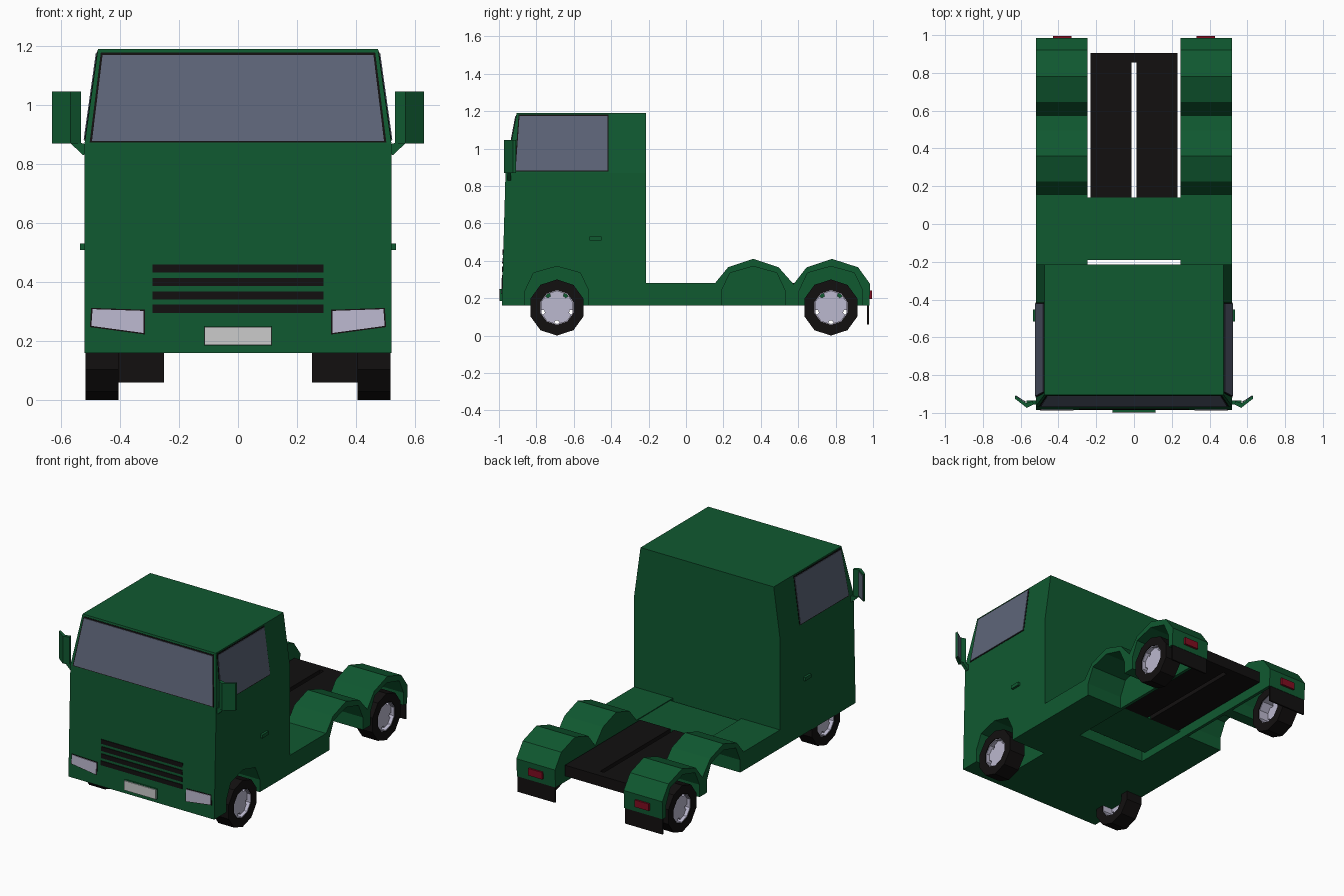
import bpy, bmesh, math
from mathutils import Vector

if "Cube" in bpy.data.objects:
    bpy.data.objects.remove(bpy.data.objects["Cube"])


def material(name, rgb):
    m = bpy.data.materials.new(name)
    m.diffuse_color = (*rgb, 1)
    m.use_nodes = True
    m.node_tree.nodes["Principled BSDF"].inputs["Base Color"].default_value = m.diffuse_color
    return m


GREEN = material("green_paint", (0.005, 0.10, 0.03))
BLACK = material("black_rubber", (0.006, 0.005, 0.005))
GLASS = material("grey_glass", (0.11, 0.13, 0.19))
SILVER = material("silver", (0.50, 0.48, 0.62))
WHITE = material("white_plate", (0.75, 0.75, 0.75))
RED = material("red_lamp", (0.22, 0.004, 0.015))


def finish(name, bm, mat, mirror=False):
    if mirror:
        dup = bmesh.ops.duplicate(bm, geom=bm.verts[:] + bm.edges[:] + bm.faces[:])
        for v in dup["geom"]:
            if isinstance(v, bmesh.types.BMVert):
                v.co.x = -v.co.x
    bmesh.ops.recalc_face_normals(bm, faces=bm.faces[:])
    me = bpy.data.meshes.new(name)
    bm.to_mesh(me)
    bm.free()
    me.materials.append(mat)
    ob = bpy.data.objects.new(name, me)
    bpy.context.collection.objects.link(ob)
    return ob


def prism(name, pts, offset, mat, mirror=False):
    """Planar outline swept along an offset vector."""
    bm = bmesh.new()
    a = [bm.verts.new(p) for p in pts]
    b = [bm.verts.new(Vector(p) + Vector(offset)) for p in pts]
    bm.faces.new(a)
    bm.faces.new(b[::-1])
    for i in range(len(a)):
        j = (i + 1) % len(a)
        bm.faces.new((a[i], a[j], b[j], b[i]))
    return finish(name, bm, mat, mirror)


def box(name, x, y, z, mat, mirror=False):
    pts = [(x[0], y[0], z[0]), (x[1], y[0], z[0]), (x[1], y[1], z[0]), (x[0], y[1], z[0])]
    return prism(name, pts, (0, 0, z[1] - z[0]), mat, mirror)


def side(name, yz, x0, x1, mat, mirror=True):
    return prism(name, [(x0, y, z) for y, z in yz], (x1 - x0, 0, 0), mat, mirror)


def front_y(z):
    return -0.985 + 0.02 * (z - 0.16) / 0.71 if z < 0.87 else -0.965 + 0.06 * (z - 0.87) / 0.32


def side_x(z):
    return 0.52 - 0.045 * max(0, z - 0.87) / 0.32


def front_panel(name, xz, out, mat, mirror=False):
    return prism(name, [(x, front_y(z) + 0.01, z) for x, z in xz], (0, -0.01 - out, 0), mat, mirror)


def side_panel(name, yz, out, mat):
    return prism(name, [(side_x(z) - 0.01, y, z) for y, z in yz], (0.01 + out, 0, 0), mat, True)


def arch(c, bottom=0.16):
    return [(c - 0.17, bottom), (c - 0.17, 0.24), (c - 0.125, 0.335), (c, 0.37),
            (c + 0.125, 0.335), (c + 0.17, 0.24), (c + 0.17, bottom)]


FRONT, MID, REAR = -0.69, 0.36, 0.775

# Cab: three stacked sections
bm = bmesh.new()
rings = []
for z in (0.16, 0.87, 1.19):
    x, y = side_x(z), front_y(z)
    rings.append([bm.verts.new(p) for p in ((-x, y, z), (x, y, z), (x, -0.215, z), (-x, -0.215, z))])
bm.faces.new(rings[0])
bm.faces.new(rings[-1])
for lo, hi in zip(rings, rings[1:]):
    for i in range(4):
        j = (i + 1) % 4
        bm.faces.new((lo[i], lo[j], hi[j], hi[i]))
cab = finish("cab", bm, GREEN)

# Front wheel wells cut from the cab
cutter = side("wheel_well_cutter", arch(FRONT, 0.1), 0.27, 0.6, GREEN)
cutter.hide_render = True
mod = cab.modifiers.new("wells", "BOOLEAN")
mod.operation = "DIFFERENCE"
mod.solver = "EXACT"
mod.object = cutter
bpy.context.view_layer.objects.active = cab
bpy.ops.object.modifier_apply(modifier=mod.name)
bpy.data.objects.remove(cutter)

# Side skirts with double fenders, open wells and an inner wall
hump = [(-0.215, 0.28), (0.155, 0.28), (0.225, 0.365), (0.36, 0.41), (0.495, 0.365), (0.575, 0.275),
        (0.645, 0.365), (0.78, 0.41), (0.92, 0.365), (0.985, 0.275), (0.98, 0.16)]
wells = arch(REAR)[::-1] + arch(MID)[::-1]
side("rear_fenders", hump + wells + [(-0.215, 0.16)], 0.265, 0.52, GREEN)
side("fender_inner_walls", hump + [(-0.215, 0.16)], 0.245, 0.265, GREEN)

# Deck plate and black coupling bed
box("deck_plate", (-0.245, 0.245), (-0.19, 0.14), (0.21, 0.275), GREEN)
box("bed_rails", (0.014, 0.23), (0.14, 0.905), (0.21, 0.28), BLACK, True)
box("bed_crossbar", (-0.014, 0.014), (0.855, 0.905), (0.21, 0.28), BLACK)

# Mud flaps and tail lamps
box("mud_flaps", (0.25, 0.517), (0.968, 0.978), (0.06, 0.17), BLACK, True)
box("tail_lamps", (0.33, 0.43), (0.97, 0.995), (0.195, 0.24), RED, True)

# Windows with dark seals
front_panel("windscreen_seal", [(-0.503, 0.872), (0.503, 0.872), (0.465, 1.178), (-0.465, 1.178)], 0.002, BLACK)
front_panel("windscreen", [(-0.495, 0.877), (0.495, 0.877), (0.459, 1.17), (-0.459, 1.17)], 0.005, GLASS)
side_panel("side_window_seals", [(-0.918, 0.877), (-0.415, 0.877), (-0.415, 1.182), (-0.895, 1.182)], 0.002, BLACK)
side_panel("side_windows", [(-0.911, 0.883), (-0.42, 0.883), (-0.42, 1.174), (-0.89, 1.174)], 0.005, GLASS)

# Grille slats
for i in range(4):
    z = 0.295 + i * 0.0455
    front_panel("grille_slat", [(-0.29, z), (0.29, z), (0.29, z + 0.028), (-0.29, z + 0.028)], 0.004, BLACK)

# Headlamps and number plate
front_panel("headlamp_rims", [(0.316, 0.222), (0.502, 0.247), (0.498, 0.312), (0.316, 0.306)], 0.002, BLACK, True)
front_panel("headlamps", [(0.32, 0.227), (0.497, 0.251), (0.493, 0.308), (0.32, 0.302)], 0.005, SILVER, True)
box("plate_mount", (-0.115, 0.115), (-0.994, -0.97), (0.185, 0.25), GREEN)
box("plate", (-0.113, 0.113), (-1.0, -0.994), (0.187, 0.248), WHITE)

# Door handles
box("door_handles", (0.51, 0.535), (-0.515, -0.452), (0.508, 0.53), GREEN, True)

# Mirrors: bent housing, glass and bracket
housing = [(0.532, -0.955), (0.568, -0.973), (0.63, -0.925), (0.63, -0.908), (0.57, -0.948), (0.536, -0.937)]
prism("mirror_housings", [(x, y, 0.87) for x, y in housing], (0, 0, 0.175), GREEN, True)
prism("mirror_glass", [(0.625, -0.911, 0.88), (0.575, -0.944, 0.88), (0.575, -0.944, 1.035),
                       (0.625, -0.911, 1.035)], (-0.002, 0.003, 0), GLASS, True)
prism("mirror_brackets", [(0.51, -0.955, 0.865), (0.51, -0.955, 0.835), (0.525, -0.955, 0.83),
                          (0.57, -0.955, 0.872), (0.535, -0.955, 0.872)], (0, 0.02, 0), GREEN, True)


# Wheels: ten-sided tyre, rim barrel and notched disc
def ring(name, r0, r1, x0, x1, yc, mat, n=10):
    bm = bmesh.new()
    loops = []
    for i in range(n):
        a = 2 * math.pi * i / n
        loops.append([bm.verts.new((x, yc + r * math.sin(a), 0.15 + r * math.cos(a)))
                      for r, x in ((r0, x0), (r1, x0), (r1, x1), (r0, x1))])
    for i in range(n):
        p, q = loops[i], loops[(i + 1) % n]
        for k in range(4):
            m = (k + 1) % 4
            bm.faces.new((p[k], q[k], q[m], p[m]))
    return finish(name, bm, mat, True)


for label, yc in (("front", FRONT), ("rear", REAR)):
    ring(label + "_tyres", 0.093, 0.15, 0.405, 0.517, yc, BLACK)
    ring(label + "_rim_barrels", 0.088, 0.096, 0.41, 0.512, yc, SILVER)
    star = []
    for i in range(5):
        for deg, r in ((-25, 0.092), (0, 0.095), (25, 0.092), (30, 0.07), (42, 0.07)):
            a = math.radians(72 * i + deg)
            star.append((yc + r * math.sin(a), 0.15 + r * math.cos(a)))
    side(label + "_rim_discs", star, 0.475, 0.49, SILVER)
